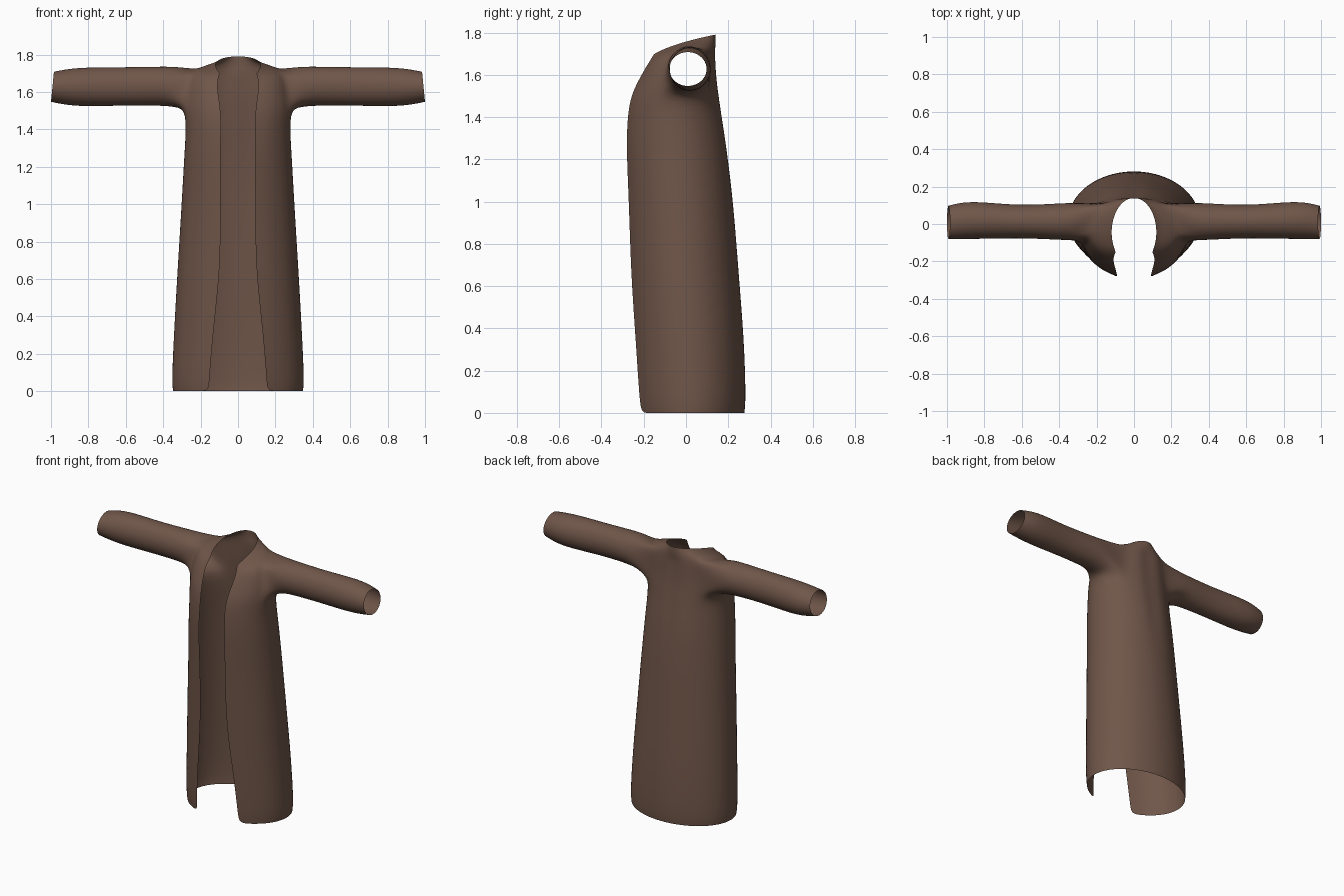
import bpy, bmesh
from math import sin, cos, asin, pi, atan2

if "Cube" in bpy.data.objects:
    bpy.data.objects.remove(bpy.data.objects["Cube"])

# Body rows: half width, opening half width, front y, back y, z at front / side / back
ROWS = [
    (.350, .155, -.21, .278, 0, 0, 0),
    (.357, .154, -.22, .286, .06, .06, .06),
    (.343, .130, -.238, .277, .35, .35, .35),
    (.326, .094, -.26, .252, .65, .65, .65),
    (.304, .092, -.27, .226, 1.0, 1.0, 1.0),
    (.290, .096, -.282, .202, 1.25, 1.25, 1.25),
    (.280, .090, -.277, .178, 1.40, 1.40, 1.40),
    (.285, .093, -.262, .163, 1.49, 1.50, 1.50),
    (.280, .100, -.237, .152, 1.55, 1.57, 1.58),
    (.268, .108, -.210, .147, 1.60, 1.65, 1.65),
    (.245, .110, -.187, .144, 1.64, 1.715, 1.70),
    (.195, .106, -.167, .142, 1.672, 1.738, 1.74),
    (.145, .101, -.157, .141, 1.69, 1.752, 1.77),
    (.120, .098, -.150, .140, 1.70, 1.768, 1.79),
]
# Sleeve rings: x, y min, y max, z min, z max
SLEEVE = [
    (.33, -.088, .115, 1.522, 1.737),
    (.45, -.082, .107, 1.528, 1.735),
    (.62, -.075, .100, 1.527, 1.732),
    (.82, -.080, .119, 1.522, 1.732),
    (.92, -.080, .117, 1.530, 1.722),
    (.992, -.080, .098, 1.547, 1.708),
]
COLS = 12
HOLE_ROWS, HOLE_COLS = range(7, 10), range(4, 9)

bm = bmesh.new()

# Half of the body, from the front edge round to the middle of the back
grid = []
for i, (w, xo, yf, yb, zf, zs, zb) in enumerate(ROWS):
    t0 = asin(xo / w)
    d = (yb - yf) / (1 + cos(t0))
    row = []
    for j in range(COLS + 1):
        u = j / COLS
        t = t0 + (pi - t0) * u
        z = zf * (1 - u) * (1 - 2 * u) + zs * 4 * u * (1 - u) + zb * u * (2 * u - 1)
        x = 0 if j == COLS else w * sin(t)
        y = yb - d - d * cos(t)
        if j == COLS and 5 <= i <= 10:      # shallow seam down the back
            y -= .012
        row.append(bm.verts.new((x, y, z)))
    grid.append(row)
for i in range(len(ROWS) - 1):
    for j in range(COLS):
        if not (i in HOLE_ROWS and j in HOLE_COLS):
            bm.faces.new((grid[i][j], grid[i][j + 1], grid[i + 1][j + 1], grid[i + 1][j]))

# Sleeve, grown from the armhole border
r0, r1, c0, c1 = 7, 10, 4, 9
loop = ([grid[r0][j] for j in range(c0, c1)] + [grid[i][c1] for i in range(r0, r1)]
        + [grid[r1][j] for j in range(c1, c0, -1)] + [grid[i][c0] for i in range(r1, r0, -1)])
n = len(loop)
start = atan2(loop[0].co.z - 1.62, loop[0].co.y - .01)
for k, (x, y0, y1, z0, z1) in enumerate(SLEEVE):
    ring = []
    for m in range(n):
        a = start + 2 * pi * m / n
        tilt = -.008 * sin(a) if k == len(SLEEVE) - 1 else 0
        ring.append(bm.verts.new((x + tilt, (y0 + y1) / 2 + .51 * (y1 - y0) * cos(a),
                                  (z0 + z1) / 2 + .51 * (z1 - z0) * sin(a))))
    for m in range(n):
        q = (m + 1) % n
        bm.faces.new((loop[m], loop[q], ring[q], ring[m]))
    loop = ring

bmesh.ops.recalc_face_normals(bm, faces=bm.faces)
bm.normal_update()
# Make the normals face outwards
f = max(bm.faces, key=lambda f: f.calc_center_median().y)
if f.normal.y < 0:
    bmesh.ops.reverse_faces(bm, faces=bm.faces)
for f in bm.faces:
    f.smooth = True
me = bpy.data.meshes.new("coat")
bm.to_mesh(me)
bm.free()

coat = bpy.data.objects.new("coat", me)
bpy.context.collection.objects.link(coat)

# Mirror to the other side, then smooth
mir = coat.modifiers.new("Mirror", 'MIRROR')
mir.use_clip = True
sub = coat.modifiers.new("Subsurf", 'SUBSURF')
sub.levels = sub.render_levels = 2

cloth = bpy.data.materials.new("brown_cloth")
cloth.diffuse_color = (.16, .092, .066, 1)
cloth.use_nodes = True
cloth.node_tree.nodes["Principled BSDF"].inputs["Base Color"].default_value = cloth.diffuse_color
me.materials.append(cloth)
